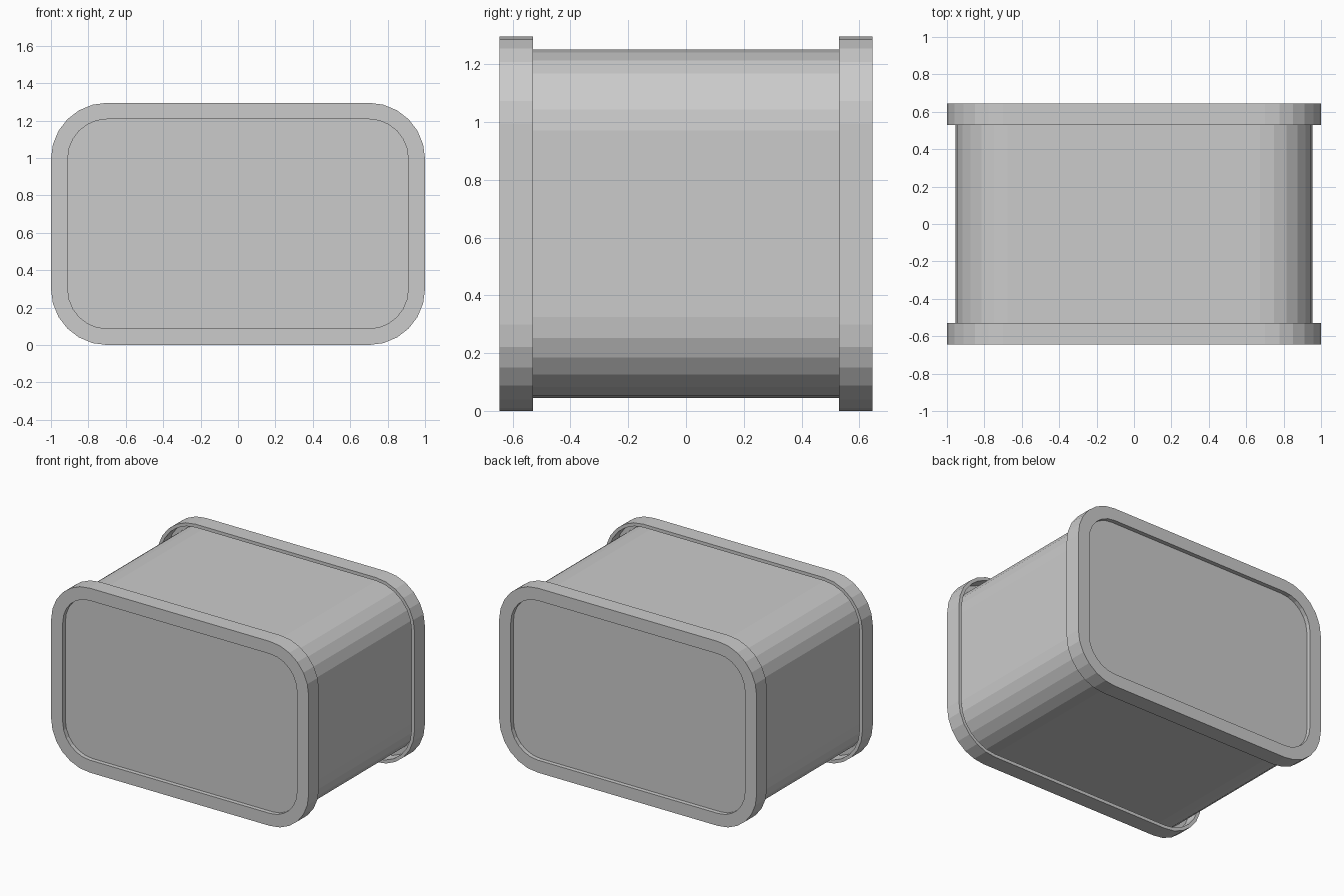
import bpy, bmesh, math

cube = bpy.data.objects.get("Cube")
if cube:
    bpy.data.objects.remove(cube, do_unlink=True)

MID_Z = 0.6475   # height of the centre line
SEGMENTS = 6     # facets per rounded corner

grey = bpy.data.materials.new("light_grey")
grey.use_nodes = True
colour = (0.6, 0.6, 0.6, 1)
grey.diffuse_color = colour
grey.node_tree.nodes["Principled BSDF"].inputs["Base Color"].default_value = colour


def rounded_loop(bm, half_w, half_h, radius, y):
    """Rounded rectangle in the xz plane at depth y."""
    verts = []
    for corner, (sx, sz) in enumerate([(1, 1), (-1, 1), (-1, -1), (1, -1)]):
        for i in range(SEGMENTS + 1):
            a = (corner + i / SEGMENTS) * math.pi / 2
            x = sx * (half_w - radius) + radius * math.cos(a)
            z = sz * (half_h - radius) + radius * math.sin(a)
            verts.append(bm.verts.new((x, y, z)))
    return verts


def loft(name, sections, ring=False):
    """Skin rounded sections; a ring closes on itself, otherwise cap the ends."""
    bm = bmesh.new()
    loops = [rounded_loop(bm, *s) for s in sections]
    pairs = list(zip(loops, loops[1:]))
    if ring:
        pairs.append((loops[-1], loops[0]))
    else:
        bm.faces.new(loops[0])
        bm.faces.new(loops[-1])
    for a, b in pairs:
        for i in range(len(a)):
            j = (i + 1) % len(a)
            bm.faces.new((a[i], a[j], b[j], b[i]))
    bmesh.ops.recalc_face_normals(bm, faces=bm.faces)
    mesh = bpy.data.meshes.new(name)
    bm.to_mesh(mesh)
    bm.free()
    mesh.materials.append(grey)
    obj = bpy.data.objects.new(name, mesh)
    obj.location.z = MID_Z
    bpy.context.collection.objects.link(obj)
    return obj


# Main box, whose ends form the recessed panels
loft("body", [(0.955, 0.6025, 0.28, -0.615), (0.955, 0.6025, 0.28, 0.615)])

# Overhanging rims: face lip, outer wall, and a narrow groove around the body
for name, side in (("front_rim", -1), ("back_rim", 1)):
    loft(name, [
        (0.91, 0.56, 0.21, side * 0.645),
        (1.0, 0.6475, 0.30, side * 0.645),
        (1.0, 0.6475, 0.30, side * 0.53),
        (0.977, 0.6245, 0.277, side * 0.53),
        (0.977, 0.6245, 0.277, side * 0.615),
        (0.91, 0.56, 0.21, side * 0.615),
    ], ring=True)
